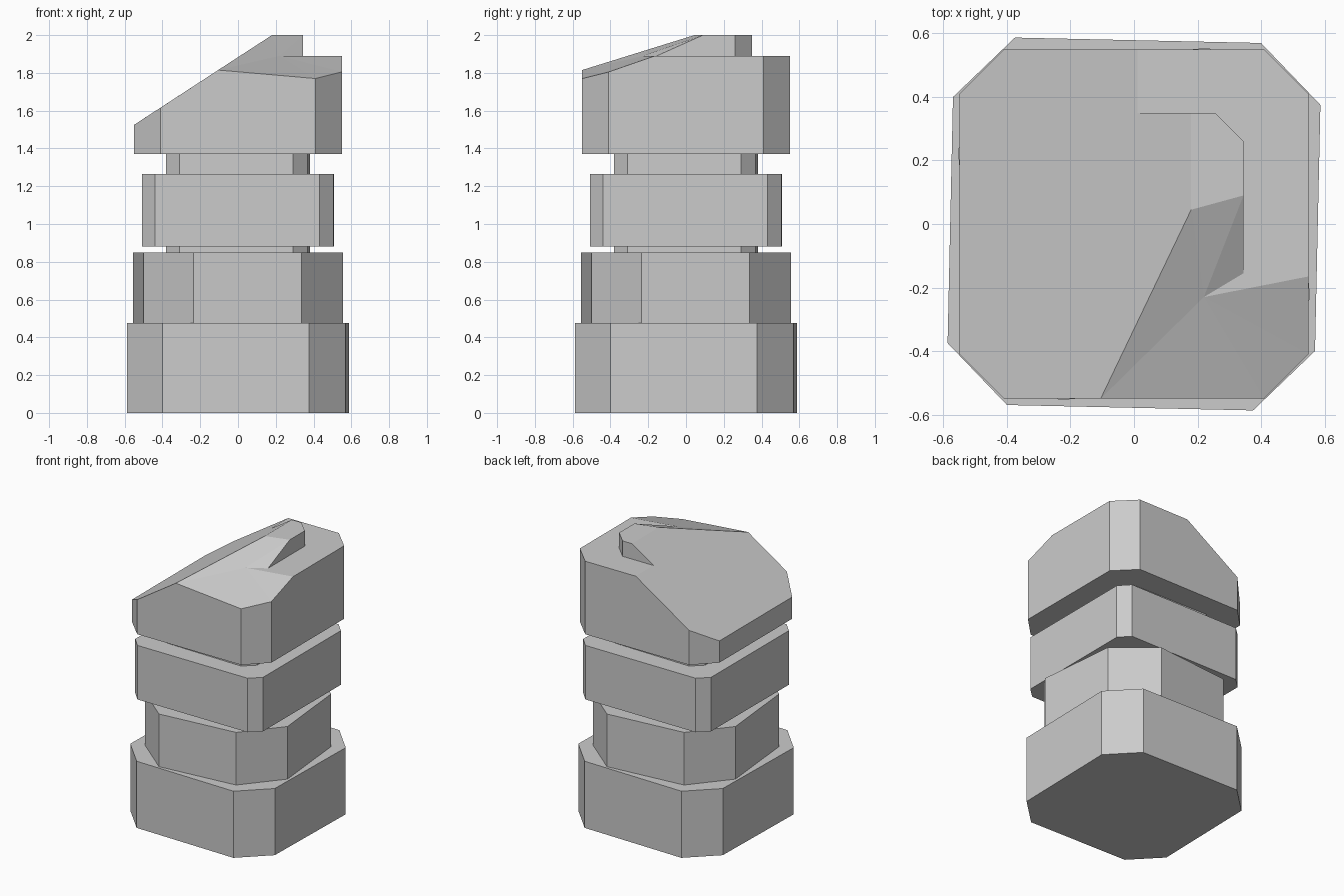
import bpy, bmesh

if "Cube" in bpy.data.objects:
    bpy.data.objects.remove(bpy.data.objects["Cube"])


def finish(name, bm):
    bmesh.ops.recalc_face_normals(bm, faces=bm.faces[:])
    mesh = bpy.data.meshes.new(name)
    bm.to_mesh(mesh)
    bm.free()
    bpy.context.collection.objects.link(bpy.data.objects.new(name, mesh))


def block(name, left, right, z0, z1):
    """Chamfered square block: one front edge repeated in quarter turns."""
    ring = []
    a, b = left, right
    for _ in range(4):
        ring += [a, b]
        a, b = (-a[1], a[0]), (-b[1], b[0])
    bm = bmesh.new()
    low = bm.faces.new([bm.verts.new((x, y, z0)) for x, y in ring])
    top = bmesh.ops.extrude_face_region(bm, geom=[low], use_keep_orig=True)
    for v in top["geom"]:
        if isinstance(v, bmesh.types.BMVert):
            v.co.z = z1
    finish(name, bm)


# Stacked lower blocks, each twisted a little
block("base_block", (-0.40, -0.57), (0.375, -0.587), 0.0, 0.475)
block("lower_block", (-0.235, -0.555), (0.335, -0.50), 0.475, 0.85)
block("core_post", (-0.31, -0.367), (0.29, -0.38), 0.85, 1.37)
block("middle_block", (-0.44, -0.505), (0.432, -0.508), 0.88, 1.265)


# Broken top block: sloped left side, chipped front right, small raised step
def slope(x):
    return 1.525 + 0.651 * (x + 0.55)


H, C, SHELF, TOP = 0.55, 0.41, 1.89, 2.0
bm = bmesh.new()


def points(coords):
    return [bm.verts.new(c) for c in coords]


rim = points([(-C, -H, slope(-C)), (-0.105, -H, 1.815), (C, -H, 1.77),
              (H, -C, 1.805), (H, -0.165, SHELF), (H, C, SHELF), (C, H, SHELF),
              (0.011, H, SHELF), (-C, H, slope(-C)), (-H, C, slope(-H)),
              (-H, -C, slope(-H))])
foot = points([(v.co.x, v.co.y, 1.37) for v in rim])
crest = points([(0.18, 0.045, TOP), (0.345, 0.09, TOP), (0.345, 0.26, TOP),
                (0.255, 0.35, TOP), (0.18, 0.35, TOP)])
step = points([(0.22, -0.23, SHELF), (0.345, -0.155, SHELF), (0.345, 0.26, SHELF),
               (0.255, 0.35, SHELF), (0.011, 0.35, SHELF)])

# Outer walls and underside
bm.faces.new(foot[::-1])
for i in range(len(rim)):
    j = (i + 1) % len(rim)
    bm.faces.new((foot[i], foot[j], rim[j], rim[i]))
# Sloped side, crest, shelf
bm.faces.new([rim[0], rim[1], crest[0], crest[4], step[4]] + rim[7:])
bm.faces.new(crest)
bm.faces.new([step[0]] + rim[4:8] + step[:0:-1])
# Step walls
for i in range(1, 4):
    bm.faces.new((step[i], step[i + 1], crest[i + 1], crest[i]))
# Chipped facets fanning around the inner notch point
fan = [step[1], crest[1], crest[0], rim[1], rim[2], rim[3], rim[4]]
for a, b in zip(fan, fan[1:]):
    bm.faces.new((step[0], a, b))
finish("broken_top_block", bm)
